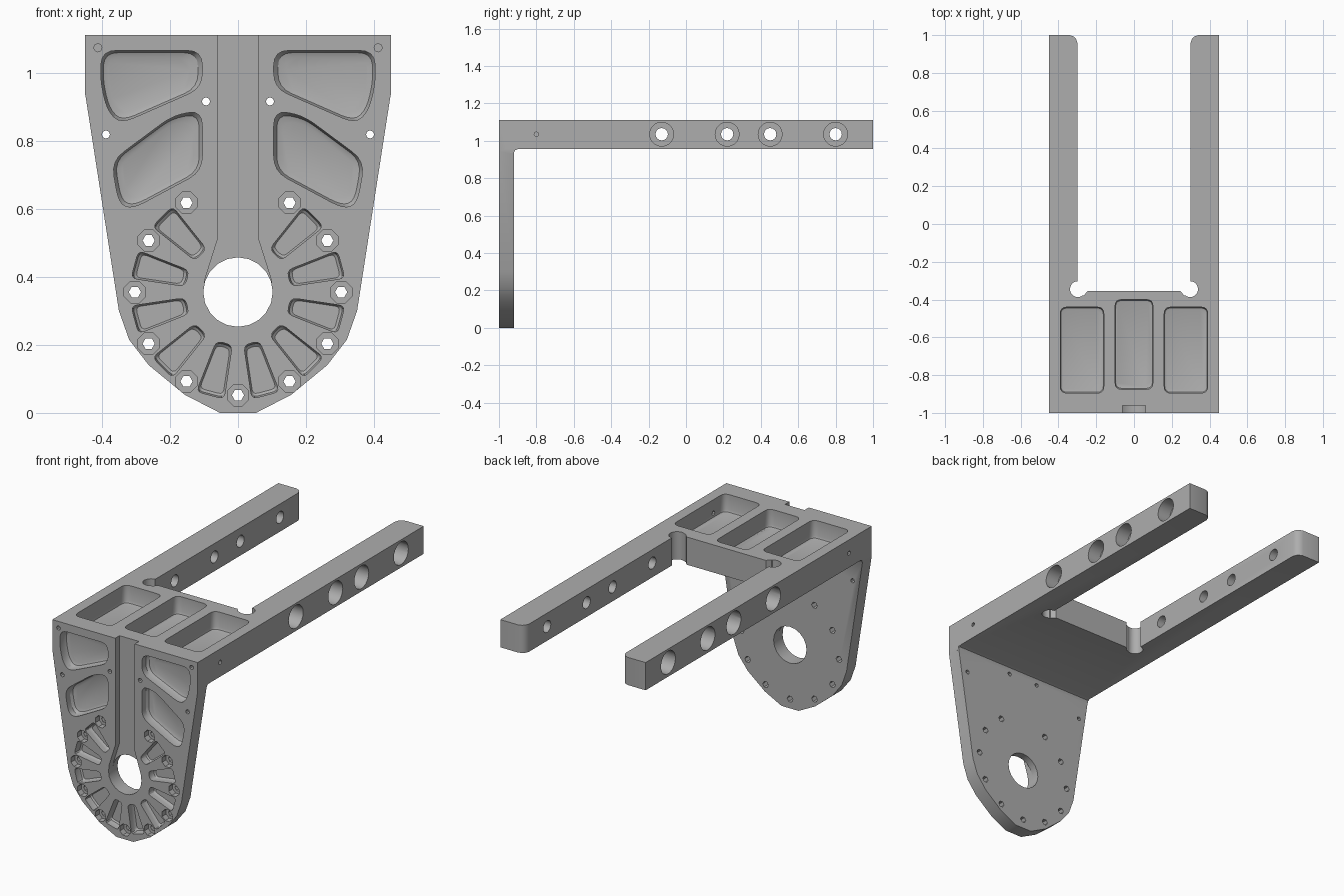
import bpy, bmesh, math
from mathutils import Vector

cube = bpy.data.objects.get("Cube")
if cube:
    bpy.data.objects.remove(cube)

grey = bpy.data.materials.new("machined grey")
grey.use_nodes = True
colour = (0.42, 0.42, 0.42, 1)
grey.diffuse_color = colour
grey.node_tree.nodes["Principled BSDF"].inputs["Base Color"].default_value = colour

PLACE = {"X": lambda u, v, w: (w, u, v),
         "Y": lambda u, v, w: (u, w, v),
         "Z": lambda u, v, w: (u, v, w)}


def loft(name, pts, axis, rings):
    """Stack scaled copies of an outline along an axis; rings are (offset, scale)."""
    mid = sum((Vector(p) for p in pts), Vector((0, 0))) / len(pts)
    bm = bmesh.new()
    loops = []
    for w, s in rings:
        flat = [mid + (Vector(p) - mid) * s for p in pts]
        loops.append([bm.verts.new(PLACE[axis](p.x, p.y, w)) for p in flat])
    for a, b in zip(loops, loops[1:]):
        for i in range(len(a)):
            j = (i + 1) % len(a)
            bm.faces.new((a[i], a[j], b[j], b[i]))
    bm.faces.new(loops[0])
    bm.faces.new(loops[-1])
    bmesh.ops.recalc_face_normals(bm, faces=bm.faces)
    mesh = bpy.data.meshes.new(name)
    bm.to_mesh(mesh)
    bm.free()
    mesh.materials.append(grey)
    obj = bpy.data.objects.new(name, mesh)
    bpy.context.collection.objects.link(obj)
    return obj


def prism(name, pts, axis, a, b):
    return loft(name, pts, axis, [(a, 1), (b, 1)])


def circle(u, v, r, n, turn=0.0):
    return [(u + r * math.cos(turn + math.tau * i / n),
             v + r * math.sin(turn + math.tau * i / n)) for i in range(n)]


def rounded(pts, r, steps=4):
    """Round every corner of an outline."""
    out = []
    for i, p in enumerate(pts):
        p = Vector(p)
        a, b = Vector(pts[i - 1]) - p, Vector(pts[(i + 1) % len(pts)]) - p
        a = p + a.normalized() * min(r, a.length * 0.45)
        b = p + b.normalized() * min(r, b.length * 0.45)
        for k in range(steps + 1):
            t = k / steps
            out.append(tuple(a * (1 - t) ** 2 + p * 2 * t * (1 - t) + b * t * t))
    return out


def rect(x0, x1, y0, y1):
    return [(x0, y0), (x1, y0), (x1, y1), (x0, y1)]


def mirror(pts):
    return pts + [(-x, y) for x, y in reversed(pts)]


def combine(target, other, operation):
    mod = target.modifiers.new("combine", "BOOLEAN")
    mod.operation, mod.solver, mod.object = operation, "EXACT", other
    bpy.context.view_layer.objects.active = target
    bpy.ops.object.modifier_apply(modifier=mod.name)
    bpy.data.objects.remove(other)


TOP, UNDER, HUB = 1.11, 0.955, 0.355

# Upright front plate
bracket = prism("bracket", mirror([(0.053, 0), (0.156, 0.053), (0.262, 0.14), (0.32, 0.215),
                                   (0.35, 0.30), (0.45, 0.944), (0.45, TOP)]), "Y", -1, -0.92)

# Flat fork with two arms
tip = [(0.45, -0.96), (0.45, 1), (0.34, 1), (0.32, 0.993), (0.307, 0.98), (0.30, 0.96), (0.30, -0.355)]
combine(bracket, prism("fork", mirror(tip), "Z", UNDER, TOP), "UNION")

# Small fillet in the inner bend
bend = [(-0.94, 0.97), (-0.9, 0.97), (-0.9, UNDER), (-0.914, 0.949), (-0.92, 0.935), (-0.94, 0.935)]
combine(bracket, prism("bend_fillet", bend, "X", -0.449, 0.449), "UNION")

cutters = []


def cut(pts, axis, *rings):
    cutters.append(loft("cutter", pts, axis, rings))


def pocket(pts, depth, shrink):
    """Front pocket with a filleted floor."""
    f = -1 + depth
    cut(pts, "Y", (-1.05, 1), (f - 0.02, 1), (f - 0.006, 1 - shrink / 3), (f, 1 - shrink))


# Pockets in the top
for x0, x1, y0, y1 in ((-0.39, -0.16, -0.895, -0.44), (-0.1, 0.1, -0.875, -0.4), (0.16, 0.39, -0.895, -0.44)):
    cut(rounded(rect(x0, x1, y0, y1), 0.035), "Z",
        (1.2, 1), (TOP - 0.085, 1), (TOP - 0.097, 0.98), (TOP - 0.1, 0.94))

# Central groove running down to the hub hole
cut(mirror([(0.1, 0.36), (0.098, 0.39), (0.06, 0.51), (0.06, 1.2)]), "Y", (-1.05, 1), (-0.962, 1))
cut(circle(0, HUB, 0.102, 20), "Y", (-1.1, 1), (-0.85, 1))

upper = [(0.40, 1.065), (0.105, 1.065), (0.105, 0.955), (0.345, 0.85), (0.385, 0.89), (0.405, 0.98)]
lower = [(0.372, 0.74), (0.19, 0.875), (0.105, 0.888), (0.105, 0.71), (0.31, 0.60), (0.35, 0.615)]
for side in (1, -1):
    # Large front pockets
    for shape in (upper, lower):
        pocket(rounded([(side * x, z) for x, z in shape], 0.045), 0.055, 0.2)
    # Pin holes in the plate
    for x, z in ((0.412, 1.073), (0.094, 0.915), (0.388, 0.818)):
        cut(circle(side * x, z, 0.012, 8), "Y", (-1.1, 1), (-0.903, 1))
    # Corner reliefs between arms and body
    cut(circle(side * 0.297, -0.345, 0.042, 20), "Z", (0.8, 1), (1.2, 1))
    cut([(side * x, y) for x, y in ((0.242, -0.35), (0.265, -0.378), (0.30, -0.378), (0.29, -0.32), (0.25, -0.32))],
        "Z", (0.8, 1), (1.2, 1))
    # Counterbored holes through the arms
    for y in (-0.13, 0.22, 0.45, 0.8):
        cut(circle(y, 1.035, 0.033, 16), "X", (side * 0.2, 1), (side * 0.5, 1))
        cut(circle(y, 1.035, 0.064, 20), "X", (side * 0.37, 1), (side * 0.5, 1))
    cut(circle(-0.8, 1.035, 0.012, 8), "X", (side * 0.35, 1), (side * 0.5, 1))

# Ring of counterbored bolt holes
for i in range(-8, 3):
    a = math.radians(30 * i)
    x, z = 0.303 * math.cos(a), HUB + 0.303 * math.sin(a)
    cut(circle(x, z, 0.034, 8, math.pi / 8), "Y", (-1.05, 1), (-0.965, 1))
    cut(circle(x, z, 0.018, 6), "Y", (-1.1, 1), (-0.85, 1))

# Radial slots between the bolts
for i in range(10):
    a = math.radians(135 + 30 * i)
    c, s = math.cos(a), math.sin(a)
    wedge = [(0.155, -0.024), (0.314, -0.042), (0.314, 0.042), (0.155, 0.024)]
    pocket(rounded([(r * c - t * s, HUB + r * s + t * c) for r, t in wedge], 0.018, 3), 0.045, 0.15)

for cutter in cutters:
    combine(bracket, cutter, "DIFFERENCE")

# Smooth curved walls, keep machined edges sharp
bpy.ops.object.select_all(action="DESELECT")
bracket.select_set(True)
bpy.context.view_layer.objects.active = bracket
bpy.ops.object.shade_smooth_by_angle(angle=math.radians(30))
